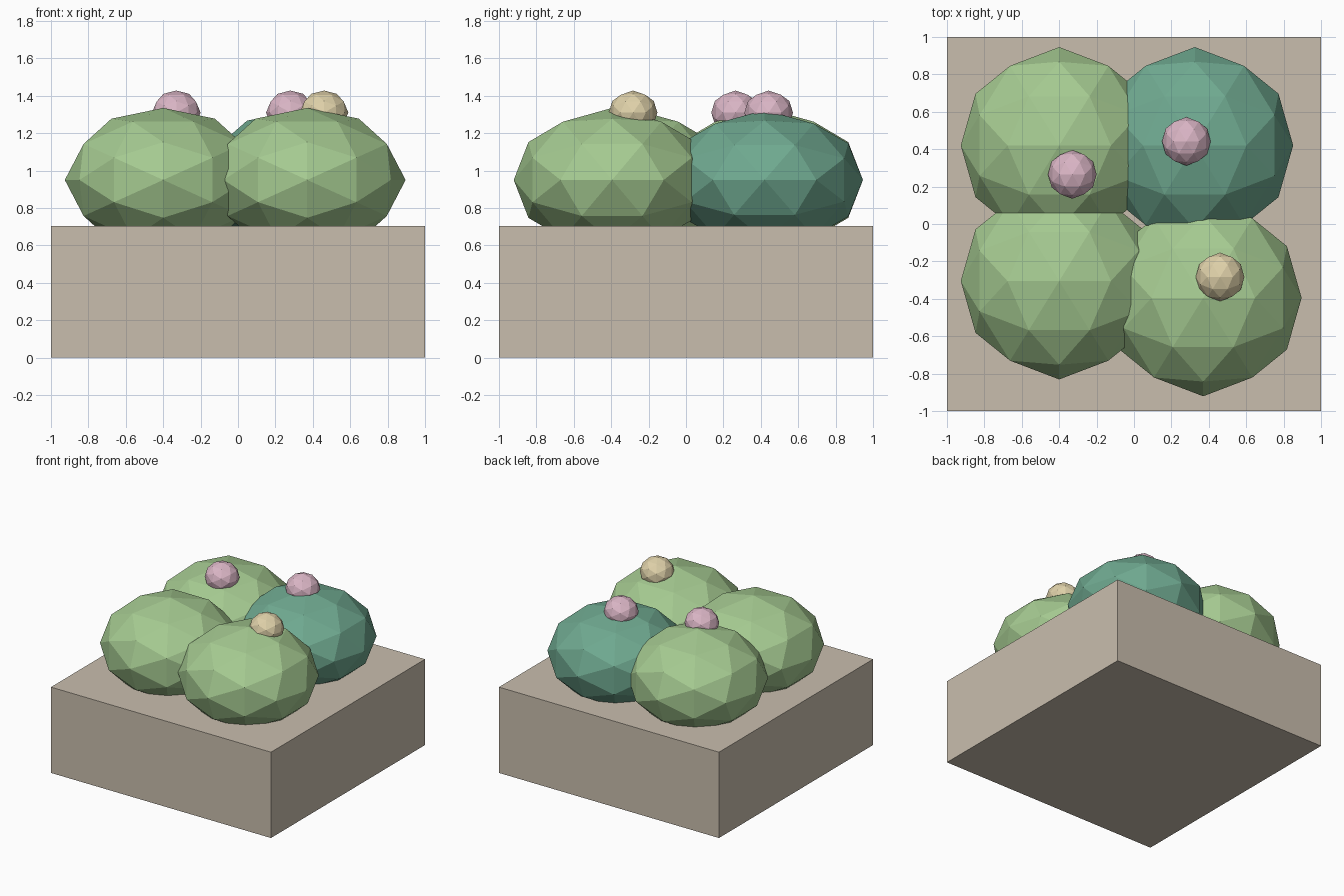
import bpy, bmesh
from itertools import product

if "Cube" in bpy.data.objects:
    bpy.data.objects.remove(bpy.data.objects["Cube"])


def material(name, rgb):
    lin = [((c / 255 + 0.055) / 1.055) ** 2.4 for c in rgb]
    m = bpy.data.materials.new(name)
    m.diffuse_color = (*lin, 1)
    m.use_nodes = True
    m.node_tree.nodes["Principled BSDF"].inputs["Base Color"].default_value = m.diffuse_color
    return m


STONE = material("stone", (201, 190, 174))
GREEN = material("leaf_green", (165, 202, 145))
TEAL = material("teal_green", (111, 169, 144))
PINK = material("pink", (218, 181, 197))
CREAM = material("cream", (223, 209, 169))


def finish(name, bm, mat):
    me = bpy.data.meshes.new(name)
    bm.to_mesh(me)
    bm.free()
    me.materials.append(mat)
    ob = bpy.data.objects.new(name, me)
    bpy.context.collection.objects.link(ob)
    return ob


def faceted_ball(name, loc, size, mat):
    """80-sided icosphere with a two-fold axis along x, y and z."""
    bm = bmesh.new()
    pts = set()
    for p in ((0, 0, 1), (0.5257, 0, 0.8507), (0.3090, 0.5, 0.8090)):
        for k in range(3):
            q = p[k:] + p[:k]
            for s in product((1, -1), repeat=3):
                pts.add(tuple(a * b + 0.0 for a, b in zip(q, s)))
    for p in sorted(pts):
        bm.verts.new(p)
    bmesh.ops.convex_hull(bm, input=bm.verts[:])
    bmesh.ops.recalc_face_normals(bm, faces=bm.faces[:])
    ob = finish(name, bm, mat)
    ob.location = loc
    ob.scale = size
    return ob


# square planter block
bm = bmesh.new()
bmesh.ops.create_cube(bm, size=1)
bmesh.ops.scale(bm, vec=(2, 2, 0.705), verts=bm.verts[:])
bmesh.ops.translate(bm, vec=(0, 0, 0.3525), verts=bm.verts[:])
finish("planter", bm, STONE)

# four overlapping bushes, sunk into the planter
for name, x, y, rz, mat in (
        ("bush_back_left", -0.4, 0.42, 0.385, GREEN),
        ("bush_back_right", 0.325, 0.42, 0.373, TEAL),
        ("bush_front_left", -0.4, -0.305, 0.385, GREEN),
        ("bush_front_right", 0.37, -0.395, 0.385, GREEN)):
    faceted_ball(name, (x, y, 0.95), (0.526, 0.526, rz), mat)

# blossoms
for name, x, y, mat in (
        ("blossom_back_left", -0.33, 0.265, PINK),
        ("blossom_back_right", 0.28, 0.442, PINK),
        ("blossom_front_right", 0.46, -0.283, CREAM)):
    faceted_ball(name, (x, y, 1.31), (0.13, 0.13, 0.118), mat)
